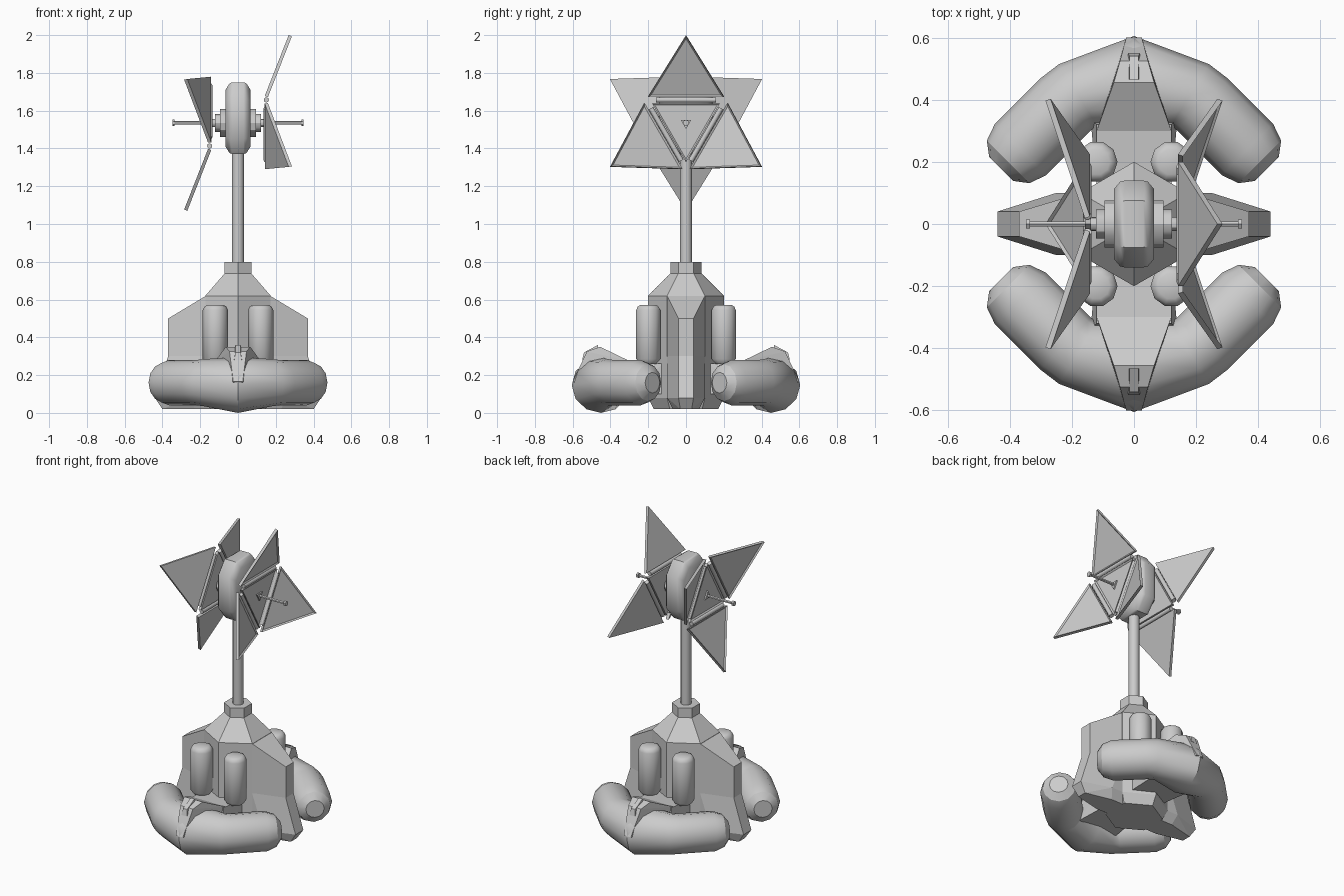
import bpy, bmesh
from math import sin, cos, pi, radians
from mathutils import Vector, Matrix

if "Cube" in bpy.data.objects:
    bpy.data.objects.remove(bpy.data.objects["Cube"])


def finish(bm, name, smooth=None):
    bmesh.ops.recalc_face_normals(bm, faces=bm.faces)
    me = bpy.data.meshes.new(name)
    bm.to_mesh(me)
    bm.free()
    ob = bpy.data.objects.new(name, me)
    bpy.context.collection.objects.link(ob)
    if smooth:
        bpy.ops.object.select_all(action='DESELECT')
        ob.select_set(True)
        bpy.context.view_layer.objects.active = ob
        bpy.ops.object.shade_smooth_by_angle(angle=radians(smooth))
    return ob


def loft(name, rings, smooth=None, matrix=None):
    bm = bmesh.new()
    rows = [[bm.verts.new(p) for p in r] for r in rings]
    n = len(rows[0])
    for a, b in zip(rows, rows[1:]):
        for i in range(n):
            bm.faces.new((a[i], a[(i + 1) % n], b[(i + 1) % n], b[i]))
    bm.faces.new(rows[0])
    bm.faces.new(rows[-1])
    if matrix:
        bm.transform(matrix)
    return finish(bm, name, smooth)


def lathe(name, n, profile, at=(0, 0, 0), phase=0, smooth=None, matrix=None):
    rings = [[(at[0] + r * cos(phase + 2 * pi * i / n),
               at[1] + r * sin(phase + 2 * pi * i / n), at[2] + z)
              for i in range(n)] for r, z in profile]
    return loft(name, rings, smooth, matrix)


def hull(name, pts):
    bm = bmesh.new()
    for p in pts:
        bm.verts.new(p)
    bmesh.ops.convex_hull(bm, input=bm.verts)
    bmesh.ops.dissolve_limit(bm, angle_limit=0.02, verts=bm.verts, edges=bm.edges)
    return finish(bm, name)


def pm(pts, axis):
    """Points plus their mirror image on one axis."""
    out = []
    for p in pts:
        q = list(p)
        q[axis] *= -1
        out += [tuple(p), tuple(q)]
    return out


# central tower core, cone and collar (six sided)
lathe("tower_core", 6, [(.17, .02), (.2, .08), (.2, .62), (.08, .74)], phase=pi / 2)
lathe("tower_collar", 6, [(.082, .735), (.082, .80)], phase=pi / 2)
lathe("mast", 12, [(.032, .79), (.032, 1.42)], smooth=40)

# side wings with flared skirts
for s, side in ((1, "right"), (-1, "left")):
    hull(side + "_wing", pm([(s * .10, .10, .62), (s * .17, .10, .62), (s * .37, .04, .5),
                             (s * .10, .10, .2), (s * .17, .10, .2), (s * .37, .04, .2)], 1))
    hull(side + "_skirt", pm([(s * .10, .10, .30), (s * .17, .10, .30), (s * .37, .04, .30),
                              (s * .10, .10, .08), (s * .25, .10, .08), (s * .44, .04, .08),
                              (s * .10, .07, .02), (s * .23, .07, .02), (s * .40, .03, .02)], 1))

# curved feet: half path of (x, y, z, heading, width radius, height radius)
half = [(.18, -.415, .16, .55, .117, .125), (.22, -.385, .16, .785, .117, .12),
        (.365, -.24, .16, .785, .117, .12), (.405, -.20, .16, .785, .097, .098),
        (.4275, -.1775, .16, .785, .055, .055)]
path = ([(-x, y, z, -a, w, h) for x, y, z, a, w, h in reversed(half)]
        + [(0, -.45, .147, 0, .155, .147)] + half)
for s, end in ((1, "front"), (-1, "back")):
    rings = [[(x - w * cos(t) * sin(a), s * (y + w * cos(t) * cos(a)), z + h * sin(t))
              for t in [2 * pi * i / 12 for i in range(12)]] for x, y, z, a, w, h in path]
    loft(end + "_foot", rings, smooth=32)
    # sloped plate over the foot, with its raised rib
    hull(end + "_foot_plate", pm([(.12, s * -.30, .275), (.065, s * -.455, .35),
                                  (.045, s * -.525, .325), (.025, s * -.60, .165),
                                  (.12, s * -.30, .15), (.03, s * -.5, .12)], 0))
    hull(end + "_foot_rib", pm([(.014, s * -.465, .36), (.014, s * -.54, .32),
                                (.02, s * -.465, .33), (.02, s * -.55, .28)], 0))
    # joint between tower and foot
    hull(end + "_foot_joint", pm([(.12, s * -.12, .26), (.12, s * -.32, .275),
                                  (.12, s * -.12, .10), (.14, s * -.34, .09)], 0))
    # upright pistons
    for x in (-.12, .12):
        lathe(end + "_piston", 10, [(.045, .26), (.067, .285), (.067, .545), (.058, .563),
                                    (.042, .572)], at=(x, s * -.2, 0), smooth=40)

# head block: long octagon in side profile, bevelled on both flanks
octagon = [(.14, .11), (.075, .19), (-.075, .19), (-.14, .11),
           (-.14, -.11), (-.075, -.19), (.075, -.19), (.14, -.11)]
loft("head", [[(x, y * k, 1.56 + z * k) for y, z in octagon]
              for x, k in ((-.065, .8), (-.045, .97), (-.03, 1), (.03, 1), (.045, .97), (.065, .8))],
     smooth=40)


def panel(name, tri, matrix):
    """Triangular plate in the YZ plane with a recessed outer face."""
    bm = bmesh.new()
    back = [bm.verts.new((-.009, y, z)) for y, z in tri]
    front = [bm.verts.new((.009, y, z)) for y, z in tri]
    bm.faces.new(back)
    face = bm.faces.new(front)
    for i in range(3):
        j = (i + 1) % 3
        bm.faces.new((back[i], back[j], front[j], front[i]))
    bmesh.ops.recalc_face_normals(bm, faces=bm.faces)
    bmesh.ops.inset_region(bm, faces=[face], thickness=.017, depth=0)
    bmesh.ops.translate(bm, verts=face.verts, vec=(-.008, 0, 0))
    bm.transform(matrix)
    finish(bm, name)


# triangular panel arrays, the left one turned half round
for turn, side in ((0, "right"), (pi, "left")):
    base = Matrix.Translation((0, 0, 1.535)) @ Matrix.Rotation(turn, 4, 'Y')
    axis = base @ Matrix.Rotation(pi / 2, 4, 'Y')
    lathe(side + "_hub", 12, [(.075, .05), (.075, .095), (.047, .095), (.047, .122),
                              (.022, .122), (.022, .145)], smooth=30, matrix=axis)
    lathe(side + "_antenna", 6, [(.009, .14), (.009, .335), (.017, .335), (.017, .348)],
          matrix=axis)
    lathe(side + "_antenna_base", 3, [(.032, .14), (.032, .158)], matrix=axis)
    r = .208
    panel(side + "_centre_panel",
          [(r * cos(radians(d)), r * sin(radians(d))) for d in (-90, 30, 150)],
          base @ Matrix.Translation((.148, 0, 0)))
    for k in range(3):
        spin = base @ Matrix.Rotation(k * 2 * pi / 3, 4, 'X')
        tilt = spin @ Matrix.Translation((.15, 0, .14)) @ Matrix.Rotation(radians(21.5), 4, 'Y')
        panel(side + "_outer_panel", [(-.2, 0), (.2, 0), (0, .346)], tilt)
        rod = spin @ Matrix.Translation((.15, 0, .122)) @ Matrix.Rotation(pi / 2, 4, 'X')
        lathe(side + "_hinge", 8, [(.014, -.16), (.014, .16)], smooth=50, matrix=rod)
